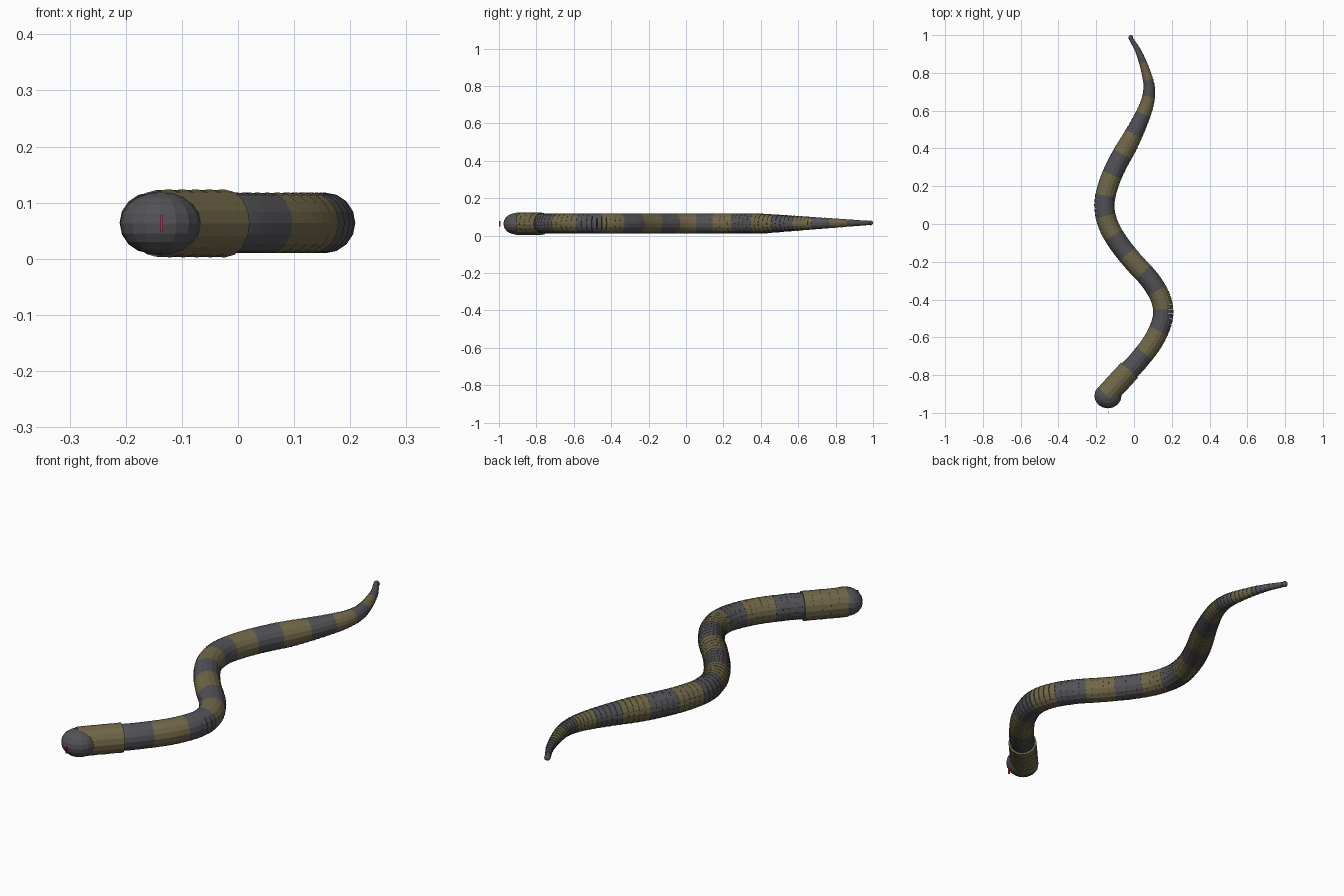
import bpy, bmesh, math
from mathutils import Vector, Matrix

if "Cube" in bpy.data.objects:
    bpy.data.objects.remove(bpy.data.objects["Cube"])


def material(name, rgb):
    m = bpy.data.materials.new(name)
    m.diffuse_color = (*rgb, 1)
    m.use_nodes = True
    m.node_tree.nodes["Principled BSDF"].inputs["Base Color"].default_value = m.diffuse_color
    return m


GREY = material("dark grey", (0.085, 0.085, 0.095))
OLIVE = material("olive", (0.165, 0.135, 0.065))
RED = material("red", (0.65, 0.02, 0.06))


def make_object(name, bm, mats):
    me = bpy.data.meshes.new(name)
    bm.to_mesh(me)
    bm.free()
    for m in mats:
        me.materials.append(m)
    ob = bpy.data.objects.new(name, me)
    bpy.context.collection.objects.link(ob)
    return ob


# Centre line: one point in the middle of each colour band, then the tail tip
PATH = [(-0.025, -0.775), (0.022, -0.725), (0.105, -0.615), (0.153, -0.495),
        (0.142, -0.395), (0.083, -0.295), (-0.003, -0.2), (-0.082, -0.1),
        (-0.138, 0), (-0.157, 0.105), (-0.133, 0.215), (-0.085, 0.325),
        (-0.025, 0.432), (0.03, 0.54), (0.07, 0.64), (0.08, 0.725),
        (0.06, 0.815), (0.025, 0.91), (-0.017, 0.983)]


def point(t):
    """Smooth curve through the path points."""
    i = max(0, min(int(t), len(PATH) - 2))
    u = t - i
    a, b, c, d = (Vector(PATH[max(0, min(j, len(PATH) - 1))]) for j in range(i - 1, i + 3))
    p = 0.5 * (2 * b + (c - a) * u + (2 * a - 5 * b + 4 * c - d) * u * u
               + (3 * b - a - 3 * c + d) * u ** 3)
    k = max(0, min(1, (p.y - 0.4) / 0.58))
    return Vector((p.x, p.y, 0.064 + 0.004 * k)), 0.054 - 0.043 * k


def segment(bm, a, b, r, mat):
    """One slightly flared ring of the body."""
    d = b - a
    rot = d.to_track_quat('Z', 'Y').to_matrix().to_4x4()
    res = bmesh.ops.create_cone(
        bm, cap_ends=True, segments=16, radius1=r * 0.98, radius2=r, depth=d.length * 1.12,
        matrix=Matrix.Translation((a + b) / 2) @ rot)
    for f in {f for v in res["verts"] for f in v.link_faces}:
        f.material_index = mat


# Body and tail: rings coloured in alternating bands
bm = bmesh.new()
RINGS = 5
last = len(PATH) - 1
n = last * RINGS
for i in range(n):
    t0, t1 = i / RINGS, (i + 1) / RINGS
    a, r0 = point(t0)
    b, r1 = point(t1)
    band = min(int((t0 + t1) / 2 + 0.5), last - 1)
    # the first two centres are closer together, the neck covers the start
    segment(bm, a, b, (r0 + r1) / 2, 0 if band % 2 or t0 < 1 else 1)
make_object("banded_body", bm, [GREY, OLIVE])

# Neck: wider olive rings
bm = bmesh.new()
start, end = Vector((-0.145, -0.905, 0.063)), Vector((-0.025, -0.775, 0.063))
for i in range(5):
    segment(bm, start.lerp(end, i / 5), start.lerp(end, (i + 1) / 5), 0.0605, 0)
make_object("neck", bm, [OLIVE])


def ball(name, centre, size, mat):
    bm = bmesh.new()
    bmesh.ops.create_uvsphere(
        bm, u_segments=16, v_segments=10, radius=1,
        matrix=Matrix.Translation(centre) @ Matrix.Diagonal((*size, 1)))
    make_object(name, bm, [mat])


# Head and tail tip
ball("head", (-0.138, -0.91, 0.063), (0.072, 0.066, 0.057), GREY)
ball("tail_tip", (-0.017, 0.987, 0.068), (0.013, 0.013, 0.013), GREY)

# Tongue: thin upright sliver just in front of the head
bm = bmesh.new()
bmesh.ops.create_cube(bm, size=1, matrix=Matrix.Translation((-0.136, -0.996, 0.063))
                      @ Matrix.Diagonal((0.004, 0.008, 0.029, 1)))
make_object("tongue", bm, [RED])
